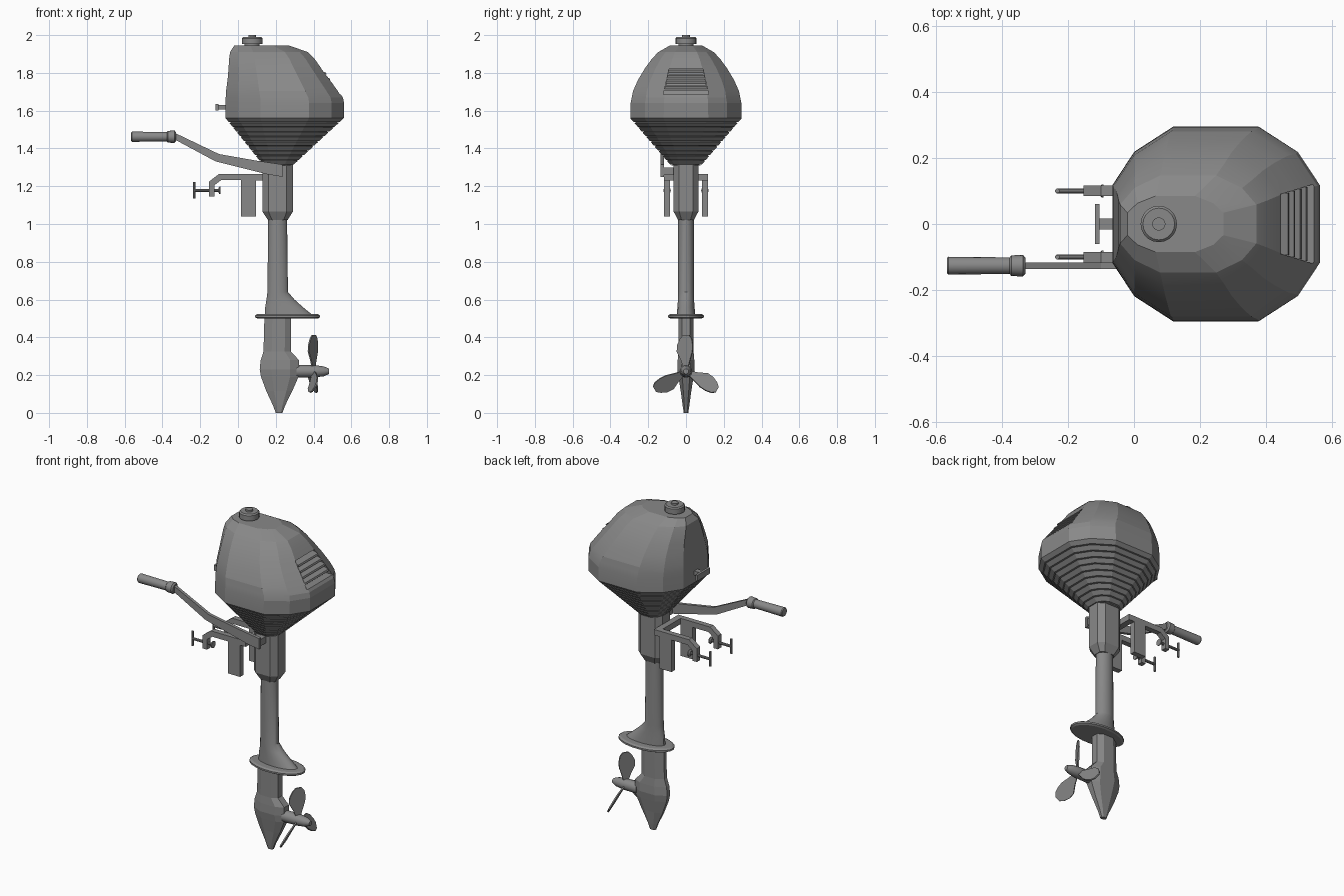
import bpy, bmesh
from math import sin, cos, pi, radians
from mathutils import Vector, Matrix

old = bpy.data.objects.get("Cube")
if old:
    bpy.data.objects.remove(old, do_unlink=True)

grey = bpy.data.materials.new("mid grey")
grey.use_nodes = True
grey.diffuse_color = (0.25, 0.25, 0.25, 1)
grey.node_tree.nodes["Principled BSDF"].inputs["Base Color"].default_value = (0.25, 0.25, 0.25, 1)


def finish(name, bm):
    bmesh.ops.recalc_face_normals(bm, faces=bm.faces)
    mesh = bpy.data.meshes.new(name)
    bm.to_mesh(mesh)
    bm.free()
    mesh.materials.append(grey)
    obj = bpy.data.objects.new(name, mesh)
    bpy.context.collection.objects.link(obj)
    return obj


def smooth(obj, angle=35):
    bpy.ops.object.select_all(action='DESELECT')
    obj.select_set(True)
    bpy.context.view_layer.objects.active = obj
    bpy.ops.object.shade_smooth_by_angle(angle=radians(angle))


def loft(name, rings):
    """Closed skin over rings with equal point counts."""
    bm = bmesh.new()
    loops = [[bm.verts.new(p) for p in ring] for ring in rings]
    n = len(loops[0])
    for a, b in zip(loops, loops[1:]):
        for i in range(n):
            j = (i + 1) % n
            bm.faces.new((a[i], a[j], b[j], b[i]))
    bm.faces.new(loops[0][::-1])
    bm.faces.new(loops[-1])
    return finish(name, bm)


def box(name, x0, x1, y0, y1, z0, z1):
    return loft(name, [[(x0, y0, z), (x1, y0, z), (x1, y1, z), (x0, y1, z)] for z in (z0, z1)])


def slab(name, outline, y0, y1):
    """Side outline in x and z given a thickness along y."""
    return loft(name, [[(x, y, z) for x, z in outline] for y in (y0, y1)])


def lathe(name, profile, origin, axis, sides=16):
    """Profile of (distance along axis, radius)."""
    turn = Vector((0, 0, 1)).rotation_difference(Vector(axis)).to_matrix()
    rings = [[Vector(origin) + turn @ Vector((r * cos(2 * pi * i / sides), r * sin(2 * pi * i / sides), d))
              for i in range(sides)] for d, r in profile]
    obj = loft(name, rings)
    smooth(obj)
    return obj


def section(pattern, x0, x1, w, z):
    """Scale a unit half outline (y above zero, +x to -x) to a full ring."""
    cx, h = (x0 + x1) / 2, (x1 - x0) / 2
    full = pattern + [(u, -v) for u, v in reversed(pattern)]
    return [(cx + h * u, w * v, z) for u, v in full]


ROUND = [(1, .4), (.79, .74), (.41, 1), (-.41, 1), (-.79, .74), (-1, .4)]
OCT = [(1, .55), (.6, 1), (-.6, 1), (-1, .55)]
FOIL = [(1, .5), (.55, 1), (-.4, 1), (-1, .3)]
OVAL = [(cos(pi * (i + .5) / 10), sin(pi * (i + .5) / 10)) for i in range(10)]

# Engine cover
cover = loft("engine_cover", [section(ROUND, *r) for r in (
    (-.065, .56, .295, 1.56), (-.065, .562, .293, 1.64), (-.065, .555, .287, 1.67),
    (-.063, .53, .28, 1.705), (-.055, .485, .253, 1.765), (-.05, .44, .217, 1.825),
    (-.047, .405, .18, 1.875), (-.042, .37, .147, 1.91), (-.02, .27, .085, 1.945))])

# Rear vent recess and slats
cutter = loft("vent_cutter", [[(x, -w, z), (.7, -w, z), (.7, w, z), (x, w, z)]
                              for x, w, z in ((.5, .12, 1.685), (.415, .09, 1.82))])
cutter.hide_render = True
cut = cover.modifiers.new("vent", 'BOOLEAN')
cut.object, cut.operation, cut.solver = cutter, 'DIFFERENCE', 'EXACT'
bpy.context.view_layer.objects.active = cover
bpy.ops.object.modifier_apply(modifier="vent")
bpy.data.objects.remove(cutter, do_unlink=True)
smooth(cover, 12)
for i in range(4):
    z = 1.705 + .029 * i
    x = .487 - .63 * (z - 1.705)
    w = .117 - .22 * (z - 1.685)
    slab(f"vent_slat_{i + 1}", [(x - .01, z + .016), (x + .037, z), (x + .033, z + .009), (x - .01, z + .024)], -w, w)

# Ribbed lower cowling
rings = []
steps = 10
for i in range(steps):
    for t, shrink in ((i, 0), (i + .8, 0), (i + .85, .012)):
        f = t / steps
        rings.append(section(ROUND, -.065 + .2 * f + shrink, .56 - .27 * f - shrink,
                             .295 - .215 * f - shrink, 1.56 - .25 * f))
rings.append(section(ROUND, .135, .29, .08, 1.31))
loft("lower_cowling", rings)

# Fuel cap
lathe("fuel_cap", [(0, .04), (.012, .04), (.012, .055), (.043, .055), (.05, .048)], (.075, 0, 1.94), (0, 0, 1), 20)
lathe("fuel_cap_knob", [(0, .02), (.015, .02)], (.075, 0, 1.985), (0, 0, 1))

# Starter pull
box("starter_stem", -.108, -.05, -.016, .016, 1.605, 1.63)
box("starter_pull", -.118, -.104, -.06, .06, 1.6, 1.635)

# Column and drive shaft housing
loft("swivel_column", [section(OCT, *r) for r in (
    (.16, .262, .042, 1.02), (.13, .29, .065, 1.065), (.13, .29, .065, 1.32))])
leg = loft("drive_shaft_housing", [section(OVAL, *r) for r in (
    (.14, .40, .05, .515), (.143, .345, .046, .56), (.15, .30, .043, .6),
    (.155, .265, .042, .64), (.16, .26, .042, 1.06))])
smooth(leg, 30)

# Anti-ventilation plate
plate = loft("splash_plate", [section(OVAL, *r) for r in (
    (.1, .425, .085, .5), (.088, .436, .096, .506), (.088, .436, .096, .516), (.1, .425, .085, .523))])
smooth(plate, 25)

# Gear housing and skeg
loft("gear_housing", [section(FOIL, *r) for r in (
    (.2, .235, .012, 0), (.185, .25, .018, .04), (.15, .287, .028, .115),
    (.122, .32, .04, .19), (.115, .322, .046, .23), (.12, .322, .044, .28),
    (.135, .28, .04, .325), (.14, .28, .04, .51))])

# Propeller
HUB = Vector((.4, 0, .22))
lathe("propeller_hub", [(0, .034), (.1, .032), (.145, .026), (.172, .014)], (.31, 0, .22), (1, 0, 0), 12)
BLADE = [(.015, -.012, .012), (.06, -.03, .025), (.105, -.055, .04), (.14, -.052, .042), (.172, -.035, .036),
         (.192, -.015, .02)]
for k in range(3):
    spin = Matrix.Rotation(k * 2 * pi / 3, 3, 'X')
    pitch = radians(30)
    rim = [(c, r) for r, _, c in BLADE] + [(c, r) for r, c, _ in reversed(BLADE)]
    sides = []
    for t in (-.004, .004):
        sides.append([HUB + spin @ Vector((c * sin(pitch) + t * cos(pitch),
                                           c * cos(pitch) - t * sin(pitch), r)) for c, r in rim])
    loft(f"propeller_blade_{k + 1}", sides)

# Tiller
slab("tiller_arm", [(-.34, 1.485), (-.1, 1.37), (.1, 1.335), (.235, 1.315), (.235, 1.25),
                    (.16, 1.262), (-.12, 1.332), (-.34, 1.45)], -.136, -.117)
lathe("tiller_grip", [(0, .023), (.005, .027), (.19, .025), (.195, .031), (.23, .033), (.238, .024)],
      (-.566, -.126, 1.462), (1, 0, 0))
box("tiller_pivot", .17, .23, -.12, -.055, 1.26, 1.3)

# Transom clamp
box("clamp_crossbar", .095, .132, -.115, .115, 1.23, 1.265)
for side, s in (("left", 1), ("right", -1)):
    y = .1 * s
    slab(f"{side}_clamp_arm", [(.132, 1.265), (-.1, 1.265), (-.153, 1.225), (-.153, 1.145), (-.125, 1.145),
                               (-.125, 1.205), (-.09, 1.232), (.132, 1.232)], y - .016, y + .016)
    box(f"{side}_clamp_plate", .015, .095, y - .016, y + .016, 1.04, 1.245)
    lathe(f"{side}_clamp_screw", [(0, .008), (.14, .008)], (-.235, y, 1.178), (1, 0, 0), 10)
    lathe(f"{side}_clamp_pad", [(0, .012), (.006, .02), (.012, .02)], (-.104, y, 1.178), (1, 0, 0), 12)
    lathe(f"{side}_clamp_handle", [(0, .007), (.088, .007)], (-.232, y, 1.135), (0, 0, 1), 10)
